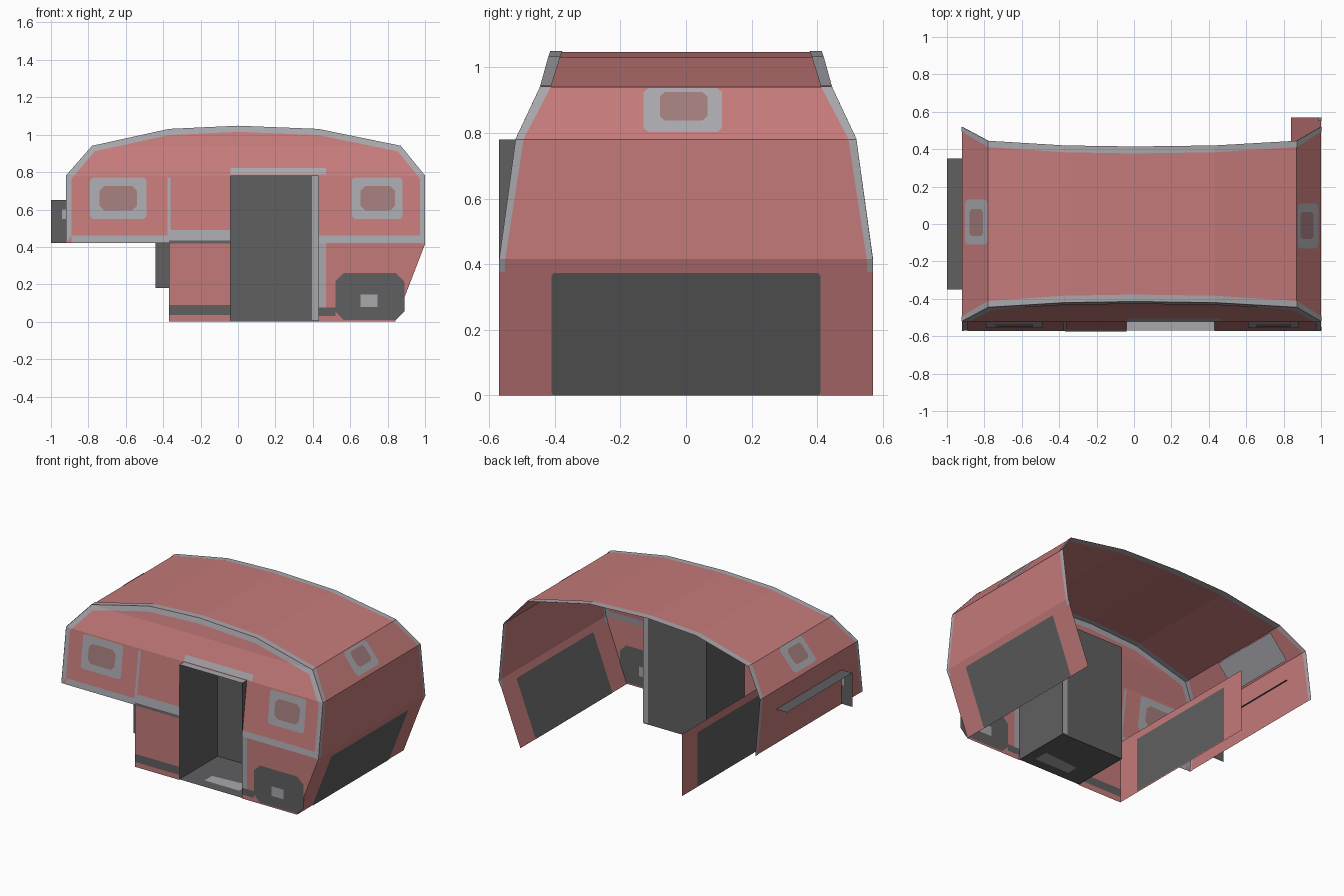
import bpy
from mathutils import Vector

if "Cube" in bpy.data.objects:
    bpy.data.objects.remove(bpy.data.objects["Cube"])


def material(name, r, g, b):
    m = bpy.data.materials.new(name)
    m.diffuse_color = (r, g, b, 1)
    m.use_nodes = True
    m.node_tree.nodes["Principled BSDF"].inputs["Base Color"].default_value = m.diffuse_color
    return m


PINK = material("faded red", 0.56, 0.195, 0.195)
GREY = material("trim grey", 0.39, 0.39, 0.42)
DARK = material("dark grey", 0.115, 0.115, 0.12)
GLASS = material("window red grey", 0.36, 0.20, 0.20)

# Side profile (x, z) from lower left, over the roof, to lower right
PROFILE = [(-.92, .42), (-.92, .78), (-.78, .94), (-.37, 1.03), (0, 1.047),
           (.43, 1.03), (.87, .94), (1, .78), (1, .415), (.84, 0)]
WIDTHS = [(0, .57), (.42, .57), (.78, .52), (.94, .445), (1.03, .42), (1.06, .41)]


def half_width(z):
    for (z0, w0), (z1, w1) in zip(WIDTHS, WIDTHS[1:]):
        if z <= z1:
            return w0 + (w1 - w0) * (z - z0) / (z1 - z0)
    return WIDTHS[-1][1]


def make(name, polys, mat):
    """One object out of a list of 3D polygons."""
    verts, faces = [], []
    for p in polys:
        faces.append(range(len(verts), len(verts) + len(p)))
        verts += [tuple(v) for v in p]
    me = bpy.data.meshes.new(name)
    me.from_pydata(verts, [], [list(f) for f in faces])
    me.materials.append(mat)
    ob = bpy.data.objects.new(name, me)
    bpy.context.collection.objects.link(ob)
    return ob


def both_sides(polys, d=0.003):
    """Offset polygons to both sides of the sheet they are painted on."""
    out = []
    for p in polys:
        p = [Vector(v) for v in p]
        n = (p[1] - p[0]).cross(p[2] - p[0]).normalized() * d
        out.append([v + n for v in p])
        out.append([v - n for v in reversed(p)])
    return out


def clip(poly, axis, c, sign):
    """Part of a convex 2D polygon with sign * coordinate >= sign * c."""
    out = []
    for a, b in zip(poly, poly[1:] + poly[:1]):
        da, db = sign * (a[axis] - c), sign * (b[axis] - c)
        if da >= 0:
            out.append(a)
        if da * db < 0:
            t = da / (da - db)
            out.append((a[0] + (b[0] - a[0]) * t, a[1] + (b[1] - a[1]) * t))
    return out


def on_wall(poly):
    """Lay a convex (x, z) polygon on the bent front wall."""
    out = []
    cuts = [-1, .42, .78, .94, 1.03, 2]
    for lo, hi in zip(cuts, cuts[1:]):
        p = clip(clip(poly, 1, lo, 1), 1, hi, -1) if poly else []
        q = [v for i, v in enumerate(p) if (Vector(v) - Vector(p[i - 1])).length > 1e-5]
        if len(q) > 2 and max(v[1] for v in q) - min(v[1] for v in q) > 1e-4:
            out.append([(x, -half_width(z), z) for x, z in q])
    return out


def rect(x0, x1, z0, z1, c=0):
    """Rectangle with optional chamfered corners, same turn as the profile."""
    if not c:
        return [(x0, z0), (x1, z0), (x1, z1), (x0, z1)]
    return [(x0 + c, z0), (x1 - c, z0), (x1, z0 + c), (x1, z1 - c),
            (x1 - c, z1), (x0 + c, z1), (x0, z1 - c), (x0, z0 + c)]


def wall_paint(name, shapes, mat, d=0.003):
    polys = [q for s in shapes for q in on_wall(s)]
    return make(name, both_sides(polys, d), mat)


# Front wall in four vertical slices, leaving the doorway and the raised nose open
full = PROFILE[::-1] + [(-.92, 0)]
wall = []
for x0, x1, z0 in [(-2, -.37, .42), (-.37, -.04, 0), (-.04, .43, .78), (.43, 2, 0)]:
    wall += on_wall(clip(clip(clip(full, 0, x0, 1), 0, x1, -1), 1, z0, 1))
make("front_wall", wall, PINK)

# Trim following the roof line on the wall
centre = Vector((.04, .5))
inner = [(-.89, .46), (-.89, .765), (-.765, .91), (-.37, .997), (0, 1.014),
         (.43, .997), (.855, .91), (.972, .765), (.972, .42)]
edge = [[PROFILE[i], inner[i], inner[i + 1], PROFILE[i + 1]] for i in range(8)]
wall_paint("wall_edge_trim", edge, GREY)
wall_paint("wall_belt_trim", [
    rect(-.89, -.37, .42, .46), rect(-.37, -.04, .43, .49), rect(.43, .972, .42, .46),
    rect(-.378, -.36, .46, .77), rect(.43, .47, .07, .42), rect(-.04, .47, .785, .82),
    rect(.43, .47, .46, .785)][:6], GREY)
wall_paint("wall_skirt", [rect(-.37, -.04, .035, .09), rect(.43, .52, .03, .075),
                          rect(-.37, -.04, .418, .435)], DARK, .004)
wall_paint("side_windows", [rect(-.79, -.49, .55, .77, .012),
                            rect(.61, .88, .55, .77, .012)], GREY)
wall_paint("side_window_glass", [rect(-.74, -.54, .595, .725, .025),
                                 rect(.655, .84, .595, .725, .025)], GLASS, .006)
wall_paint("side_hatch", [rect(.52, .89, .01, .26, .045)], DARK)
wall_paint("side_hatch_label_plate", [rect(.655, .745, .08, .145)], GREY, .006)


# Roof and end skin swept along the profile
def seg_quad(i, t0, t1, ya, yb):
    (x0, z0), (x1, z1) = PROFILE[i], PROFILE[i + 1]
    q = []
    for t, fs in ((t0, (ya, yb)), (t1, (yb, ya))):
        x, z = x0 + (x1 - x0) * t, z0 + (z1 - z0) * t
        q += [(x, f(half_width(z)), z) for f in fs]
    return q


make("roof_and_ends", [seg_quad(i, 0, 1, lambda w: -w, lambda w: w) for i in range(9)], PINK)
trim = []
for s in (-1, 1):
    for i in range(9):
        trim.append(seg_quad(i, 0, 1 if i < 8 else .09,
                             lambda w: s * w, lambda w: s * (w * 1.12 - .087)))
make("roof_edge_trim", both_sides(trim), GREY)


# Painted shapes on the end panels, given as (y, t) polygons on a profile segment
def on_segment(i, poly):
    (x0, z0), (x1, z1) = PROFILE[i], PROFILE[i + 1]
    return [(x0 + (x1 - x0) * t, y, z0 + (z1 - z0) * t) for y, t in poly]


def end_shape(i, y0, y1, t0, t1, cy=.015, ct=.08):
    return on_segment(i, [(y0 + cy, t0), (y1 - cy, t0), (y1, t0 + ct), (y1, t1 - ct),
                          (y1 - cy, t1), (y0 + cy, t1), (y0, t1 - ct), (y0, t0 + ct)])


make("end_windows", both_sides([end_shape(1, -.11, .13, .13, .99),
                                end_shape(6, -.13, .11, .03, .87)]), GREY)
make("end_window_glass", both_sides([end_shape(1, -.065, .08, .32, .84),
                                     end_shape(6, -.08, .065, .12, .66)], .006), GLASS)
make("right_end_hatch", both_sides([end_shape(8, -.41, .41, .1, 1, .006, .02)]), DARK)
nose_lining = [Vector(v) + Vector((.008, 0, -.007))
               for v in on_segment(1, [(-.13, .05), (.36, .05), (.36, .97), (-.13, .97)])]
make("nose_lining", [nose_lining], GREY)

# Lower left end wall under the raised nose
make("lower_left_end", [[(-.37, -.57, 0), (-.37, .57, 0), (-.37, .57, .42), (-.37, -.57, .42)]], PINK)
make("lower_left_hatch", both_sides([[(-.37, -.41, .004), (-.37, .41, .004),
                                      (-.37, .41, .37), (-.37, -.41, .37)]]), DARK)

# Door recess
X0, X1, YF, YB, H = -.04, .43, -.57, -.16, .78
make("door_recess", [
    [(X0, YB, 0), (X1, YB, 0), (X1, YB, H), (X0, YB, H)],
    [(X0, YF, 0), (X0, YB, 0), (X0, YB, H), (X0, YF, H)],
    [(X1, YF, 0), (X1, YB, 0), (X1, YB, H), (X1, YF, H)],
    [(X0, YF, .004), (X1, YF, .004), (X1, YB, .004), (X0, YB, .004)]], DARK)
make("door_recess_top", [[(X0, YF, H), (X1, YF, H), (X1, YB, H), (X0, YB, H)]], GREY)
make("door_recess_trim", both_sides([
    [(.395, YB, .01), (X1, YB, .01), (X1, YB, H), (.395, YB, H)],
    [(.1, -.50, .004), (.36, -.50, .004), (.36, -.40, .004), (.1, -.42, .004)]]), GREY)

# Nose shelf with its bracket, and the step bracket
make("nose_shelf", [
    [(-1, -.35, .65), (-.91, -.35, .65), (-.91, .35, .65), (-1, .35, .65)],
    [(-1, -.35, .42), (-.92, -.35, .42), (-.92, -.35, .65), (-1, -.35, .65)]], DARK)
make("nose_bracket_patch", both_sides([
    [(-.94, -.35, .55), (-.92, -.35, .55), (-.92, -.35, .60), (-.94, -.35, .60)]]), GREY)
make("step_bracket", [[(-.44, -.49, .18), (-.37, -.49, .18), (-.37, -.49, .42), (-.44, -.49, .42)]], DARK)
